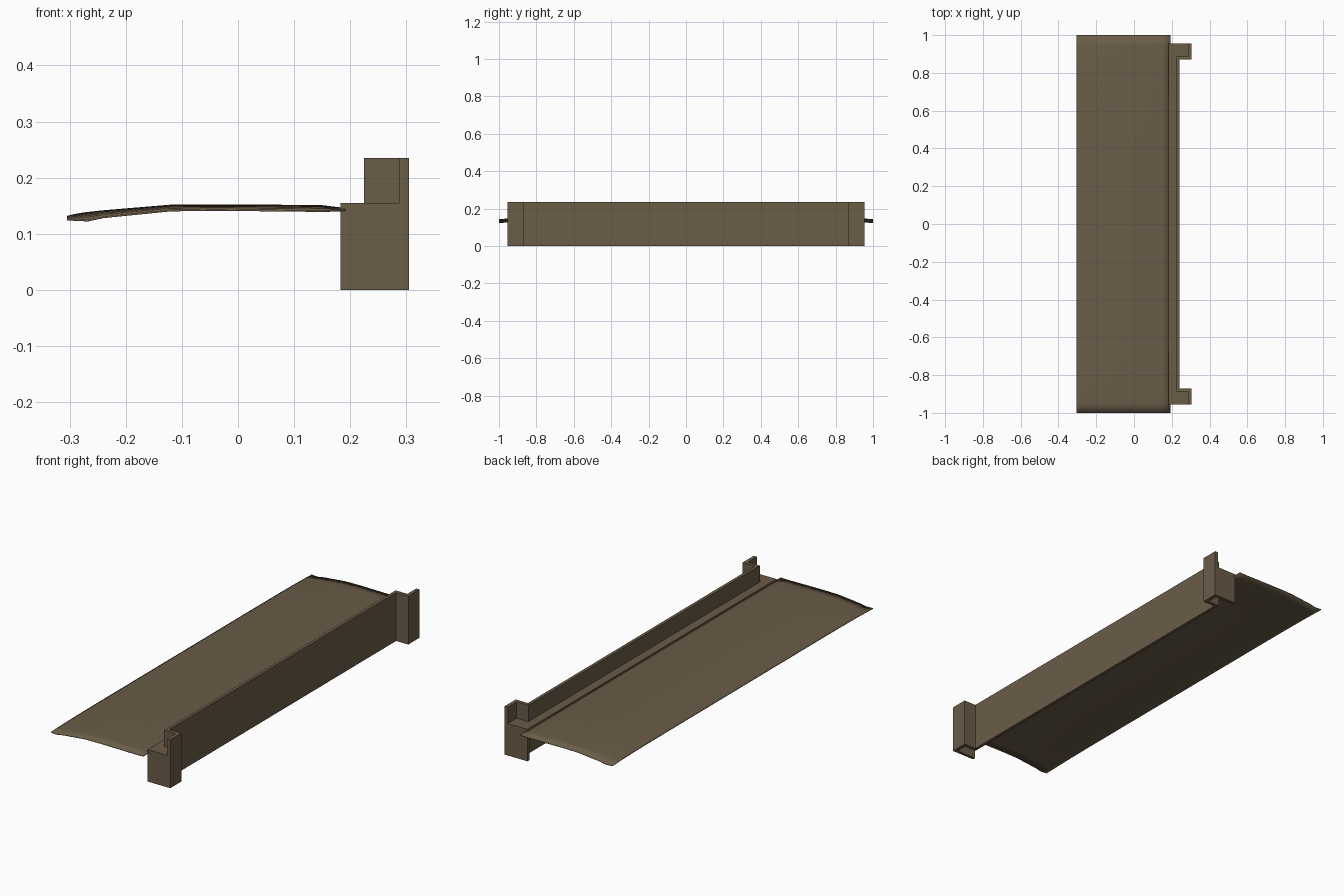
import bpy, bmesh

if "Cube" in bpy.data.objects:
    bpy.data.objects.remove(bpy.data.objects["Cube"])

brown = bpy.data.materials.new("dark brown")
brown.diffuse_color = (0.145, 0.108, 0.064, 1)
brown.use_nodes = True
brown.node_tree.nodes["Principled BSDF"].inputs["Base Color"].default_value = brown.diffuse_color


def make_object(name, bm):
    bmesh.ops.recalc_face_normals(bm, faces=bm.faces)
    mesh = bpy.data.meshes.new(name)
    bm.to_mesh(mesh)
    bm.free()
    mesh.materials.append(brown)
    obj = bpy.data.objects.new(name, mesh)
    bpy.context.collection.objects.link(obj)
    return obj


def prism(name, outline, z0, z1):
    """Extrude a plan outline (x, y) from z0 up to z1."""
    bm = bmesh.new()
    face = bm.faces.new([bm.verts.new((x, y, z0)) for x, y in outline])
    ext = bmesh.ops.extrude_face_region(bm, geom=[face])
    top = [v for v in ext["geom"] if isinstance(v, bmesh.types.BMVert)]
    bmesh.ops.translate(bm, verts=top, vec=(0, 0, z1 - z0))
    return make_object(name, bm)


def mirrored(half):
    """Complete a half outline (y > 0, running outward) across y = 0."""
    return [(x, -y) for x, y in reversed(half)] + half


# Thin upright wall that jogs outward at both ends
outer = mirrored([(0.24, 0.87), (0.305, 0.87), (0.305, 0.955)])
inner = mirrored([(0.225, 0.887), (0.288, 0.887), (0.288, 0.955)])
prism("back_wall", outer + inner[::-1], 0, 0.235)

# Ledge behind the wall, following its inner line
ledge = mirrored([(0.225, 0.887), (0.288, 0.887), (0.288, 0.94), (0.183, 0.94)])
prism("ledge", ledge, 0.139, 0.155)

# End caps closing the ledge
for s, side in ((-1, "front"), (1, "rear")):
    cap = [(0.183, s * 0.94), (0.288, s * 0.94), (0.288, s * 0.955), (0.183, s * 0.955)]
    prism(side + "_end_cap", cap, 0, 0.155)

# Curved thin panel: x, height, droop at the ends
profile = [(-0.305, 0.132, 0.005), (-0.288, 0.136, 0.010), (-0.268, 0.139, 0.014),
           (-0.24, 0.142, 0.011), (-0.18, 0.147, 0.010), (-0.12, 0.152, 0.009),
           (-0.04, 0.152, 0.008), (0.06, 0.152, 0.009), (0.15, 0.151, 0.009),
           (0.192, 0.146, 0.003)]
rows = 40
bm = bmesh.new()
grid = []
for j in range(rows + 1):
    y = -1 + 2 * j / rows
    grid.append([bm.verts.new((x, y, z - d * abs(y) ** 8)) for x, z, d in profile])
for a, b in zip(grid, grid[1:]):
    for i in range(len(profile) - 1):
        bm.faces.new((a[i], a[i + 1], b[i + 1], b[i]))
panel = make_object("curved_panel", bm)
solid = panel.modifiers.new("thickness", "SOLIDIFY")
solid.thickness = 0.003
solid.offset = -1
bpy.context.view_layer.objects.active = panel
panel.select_set(True)
bpy.ops.object.shade_smooth_by_angle(angle=0.6)
